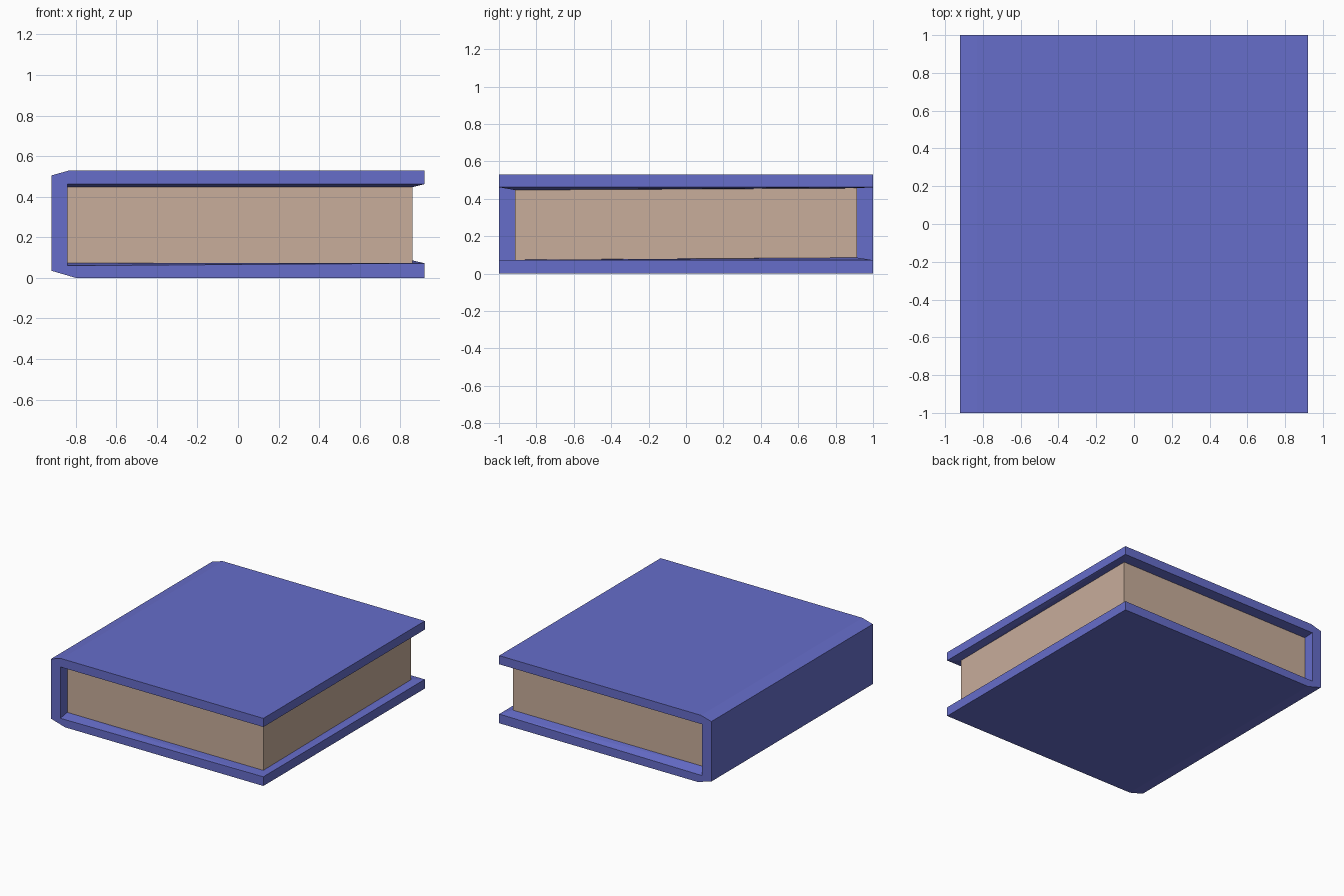
import bpy
import bmesh

cube = bpy.data.objects.get("Cube")
if cube:
    bpy.data.objects.remove(cube)


def make_material(name, rgb):
    mat = bpy.data.materials.new(name)
    mat.use_nodes = True
    mat.diffuse_color = (*rgb, 1)
    mat.node_tree.nodes["Principled BSDF"].inputs["Base Color"].default_value = (*rgb, 1)
    return mat


def finish(name, bm, mat):
    bmesh.ops.recalc_face_normals(bm, faces=bm.faces)
    mesh = bpy.data.meshes.new(name)
    bm.to_mesh(mesh)
    bm.free()
    mesh.materials.append(mat)
    obj = bpy.data.objects.new(name, mesh)
    bpy.context.collection.objects.link(obj)
    return obj


def hull(name, points, mat):
    bm = bmesh.new()
    for p in points:
        bm.verts.new(p)
    bmesh.ops.convex_hull(bm, input=bm.verts)
    bmesh.ops.dissolve_limit(bm, angle_limit=0.01, verts=bm.verts, edges=bm.edges)
    return finish(name, bm, mat)


blue = make_material("cover blue", (0.133, 0.153, 0.59))
tan = make_material("paper tan", (0.578, 0.418, 0.328))

EDGE, SPINE = 0.92, -0.84      # fore edge and inner side of the spine
PAGE_X, PAGE_Y = 0.86, 0.915   # page block extents

# Wrap-around cover: C-shaped profile extruded from front to back
profile = [(EDGE, 0), (-0.8, 0), (-0.92, 0.035), (-0.92, 0.505), (-0.83, 0.53),
           (EDGE, 0.53), (EDGE, 0.462), (SPINE, 0.462), (SPINE, 0.06), (EDGE, 0.072)]
bm = bmesh.new()
face = bm.faces.new([bm.verts.new((x, -1, z)) for x, z in profile])
out = bmesh.ops.extrude_face_region(bm, geom=[face])
bmesh.ops.translate(bm, vec=(0, 2, 0),
                    verts=[v for v in out["geom"] if isinstance(v, bmesh.types.BMVert)])
finish("cover", bm, blue)

# Shallow slopes on the inside of each board, rising to the page block
for name, z_spine, z_edge, z_front, z_back in (
        ("lower_board_slope", 0.06, 0.072, 0.074, 0.086),
        ("upper_board_slope", 0.462, 0.462, 0.447, 0.457)):
    points = []
    for side, z_page in ((-1, z_front), (1, z_back)):
        points += [(SPINE, side, z_spine), (EDGE, side, z_edge),
                   (SPINE, side * PAGE_Y, z_page), (PAGE_X, side * PAGE_Y, z_page)]
    hull(name, points, blue)

# Page block, tucked into the boards and spine
hull("pages", [(x, y, z) for x in (SPINE - 0.01, PAGE_X)
               for y in (-PAGE_Y, PAGE_Y) for z in (0.068, 0.465)], tan)
